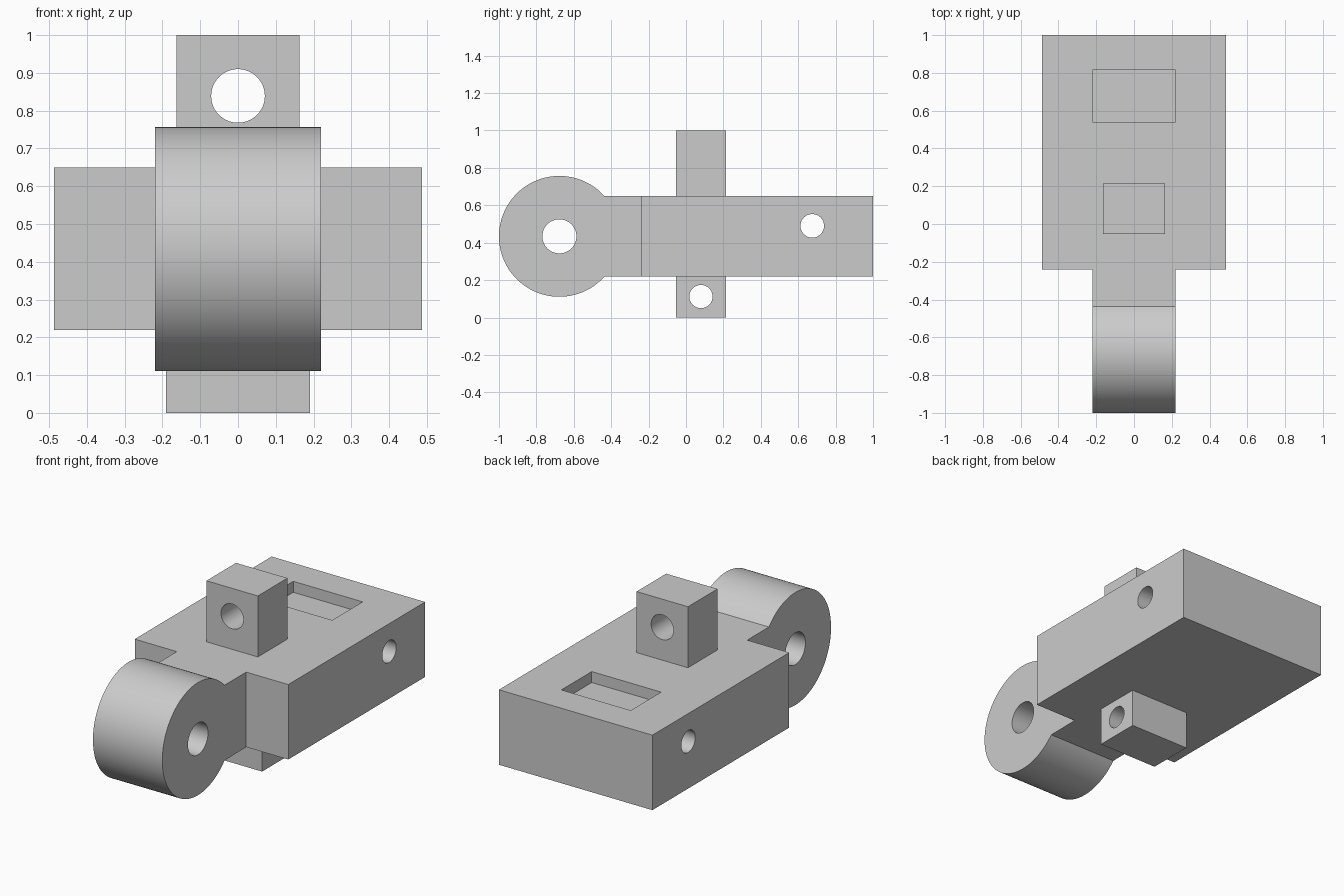
import bpy, bmesh, math
from mathutils import Matrix, Vector

if "Cube" in bpy.data.objects:
    bpy.data.objects.remove(bpy.data.objects["Cube"], do_unlink=True)

grey = bpy.data.materials.new("plain_grey")
grey.use_nodes = True
grey.diffuse_color = (0.6, 0.6, 0.6, 1)
grey.node_tree.nodes["Principled BSDF"].inputs["Base Color"].default_value = grey.diffuse_color


def make_object(name, bm):
    bmesh.ops.recalc_face_normals(bm, faces=bm.faces)
    mesh = bpy.data.meshes.new(name)
    bm.to_mesh(mesh)
    bm.free()
    mesh.materials.append(grey)
    obj = bpy.data.objects.new(name, mesh)
    bpy.context.collection.objects.link(obj)
    return obj


def box(name, low, high):
    low, high = Vector(low), Vector(high)
    bm = bmesh.new()
    place = Matrix.Translation((low + high) / 2) @ Matrix.Diagonal((*(high - low), 1))
    bmesh.ops.create_cube(bm, size=1, matrix=place)
    return make_object(name, bm)


def pin(centre, radius, axis):
    """Long cylinder used to drill a through hole along X or Y."""
    bm = bmesh.new()
    turn = Matrix.Rotation(math.pi / 2, 4, "Y" if axis == "X" else "X")
    bmesh.ops.create_cone(bm, cap_ends=True, segments=64, radius1=radius, radius2=radius,
                          depth=3, matrix=Matrix.Translation(centre) @ turn)
    return make_object("hole_cutter", bm)


def cut(obj, cutter):
    """Subtract the cutter, bake the result and remove the cutter."""
    cutter.hide_render = True
    mod = obj.modifiers.new("cut", "BOOLEAN")
    mod.operation = "DIFFERENCE"
    mod.solver = "EXACT"
    mod.object = cutter
    bpy.context.view_layer.update()
    baked = bpy.data.meshes.new_from_object(obj.evaluated_get(bpy.context.evaluated_depsgraph_get()))
    obj.modifiers.clear()
    obj.data = baked
    bpy.data.objects.remove(cutter, do_unlink=True)


BOTTOM, TOP = 0.22, 0.65
FRONT = -0.24

# Main block with a shallow top pocket and a cross hole
body = box("body_block", (-0.487, FRONT, BOTTOM), (0.487, 1, TOP))
cut(body, box("pocket_cutter", (-0.22, 0.54, 0.587), (0.22, 0.815, 0.8)))
cut(body, pin((0, 0.675, 0.49), 0.063, "X"))

# Hinge knuckle: round eye running into a flat neck, one extruded profile
cy, cz, radius, half = -0.677, 0.434, 0.323, 0.22
start = math.asin((TOP - cz) / radius)
steps = 96
profile = [(FRONT, BOTTOM), (FRONT, TOP)]
for i in range(steps + 1):
    a = start + (2 * math.pi - 2 * start) * i / steps
    profile.append((cy + radius * math.cos(a), cz + radius * math.sin(a)))
bm = bmesh.new()
face = bm.faces.new([bm.verts.new((-half, y, z)) for y, z in profile])
side = bmesh.ops.extrude_face_region(bm, geom=[face])
bmesh.ops.translate(bm, vec=(2 * half, 0, 0),
                    verts=[v for v in side["geom"] if isinstance(v, bmesh.types.BMVert)])
knuckle = make_object("hinge_knuckle", bm)
cut(knuckle, pin((0, cy, cz), 0.091, "X"))

# Upper post drilled front to back
post = box("top_post", (-0.163, -0.053, TOP), (0.163, 0.215, 1))
cut(post, pin((0, 0.08, 0.839), 0.071, "Y"))

# Lower lug drilled side to side
lug = box("bottom_lug", (-0.19, -0.053, 0), (0.19, 0.215, BOTTOM))
cut(lug, pin((0, 0.08, 0.112), 0.062, "X"))

# Smooth the round surfaces, keep edges crisp
bpy.ops.object.select_all(action="DESELECT")
for part in (body, knuckle, post, lug):
    part.select_set(True)
bpy.context.view_layer.objects.active = body
bpy.ops.object.shade_smooth_by_angle(angle=math.radians(30))
